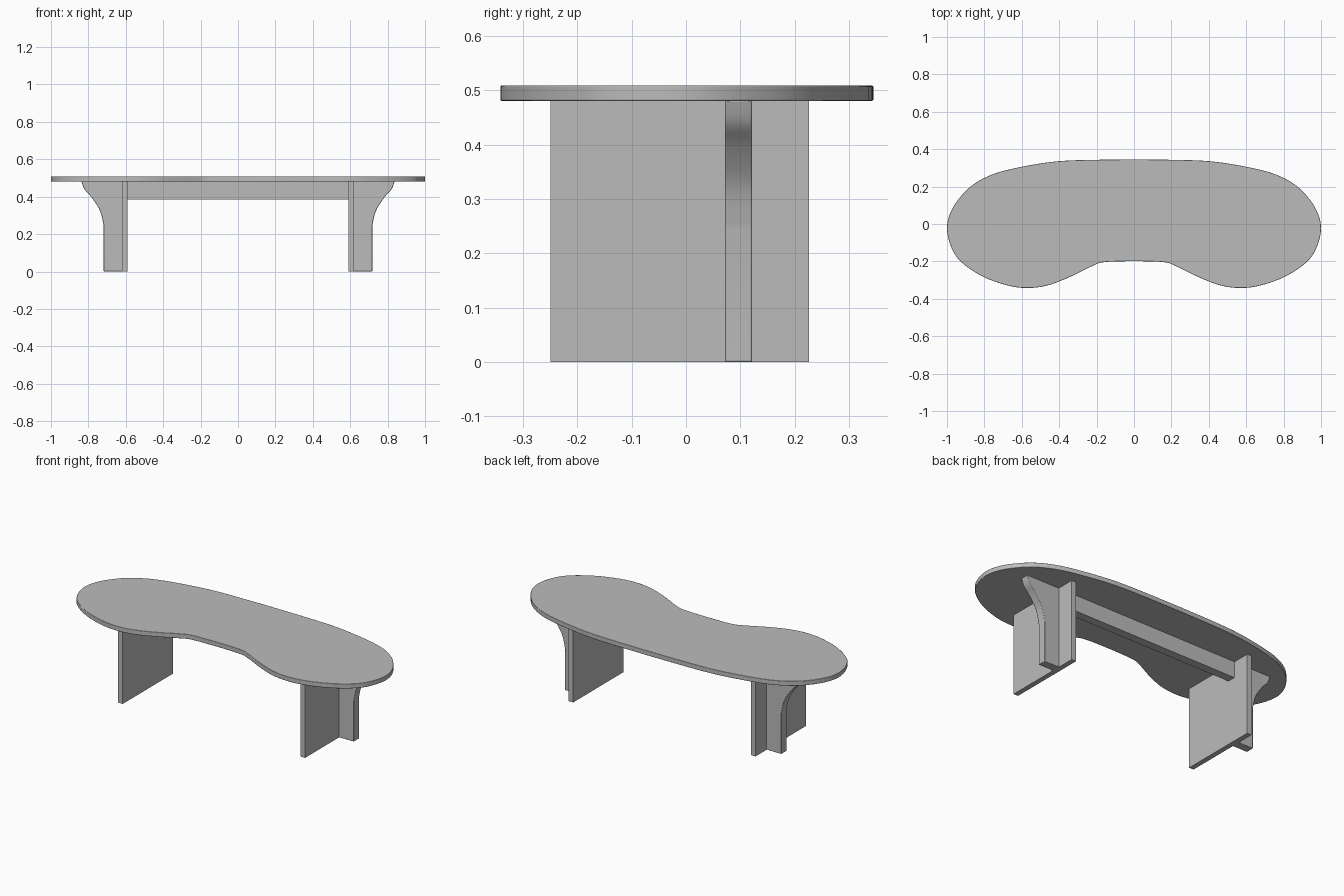
import bpy, bmesh, math
from mathutils import Vector

if "Cube" in bpy.data.objects:
    bpy.data.objects.remove(bpy.data.objects["Cube"])

mat = bpy.data.materials.new("neutral grey")
mat.diffuse_color = (0.5, 0.5, 0.5, 1)
mat.use_nodes = True
mat.node_tree.nodes["Principled BSDF"].inputs["Base Color"].default_value = mat.diffuse_color


def spline(pts, closed, n=5):
    """Catmull-Rom smoothing of a 2D point list."""
    out, k = [], len(pts)
    P = [Vector(p) for p in pts]
    get = lambda i: P[i % k] if closed else P[max(0, min(k - 1, i))]
    for i in range(k if closed else k - 1):
        a, b, c, d = get(i - 1), get(i), get(i + 1), get(i + 2)
        for j in range(n):
            t = j / n
            out.append(0.5 * (2 * b + (c - a) * t + (2 * a - 5 * b + 4 * c - d) * t * t
                              + (3 * b - a - 3 * c + d) * t ** 3))
    if not closed:
        out.append(P[-1])
    return out


def prism(name, pts, offset, bevel=0.0):
    """Extrude a planar outline of 3D points along an offset."""
    bm = bmesh.new()
    face = bm.faces.new([bm.verts.new(p) for p in pts])
    ext = bmesh.ops.extrude_face_region(bm, geom=[face])
    bmesh.ops.translate(bm, vec=offset,
                        verts=[g for g in ext["geom"] if isinstance(g, bmesh.types.BMVert)])
    bmesh.ops.recalc_face_normals(bm, faces=bm.faces)
    me = bpy.data.meshes.new(name)
    bm.to_mesh(me)
    bm.free()
    ob = bpy.data.objects.new(name, me)
    bpy.context.collection.objects.link(ob)
    me.materials.append(mat)
    if bevel:
        mod = ob.modifiers.new("soft edges", "BEVEL")
        mod.width, mod.segments = bevel, 2
        mod.limit_method, mod.angle_limit = "ANGLE", math.radians(50)
    bpy.ops.object.select_all(action="DESELECT")
    bpy.context.view_layer.objects.active = ob
    ob.select_set(True)
    bpy.ops.object.shade_smooth_by_angle(angle=math.radians(35))
    return ob


def box(name, x0, x1, y0, y1, z0, z1, bevel=0.0):
    return prism(name, [(x0, y0, z0), (x1, y0, z0), (x1, y1, z0), (x0, y1, z0)],
                 (0, 0, z1 - z0), bevel)


# kidney-shaped top, right half mirrored to the left
half = [(0.15, 0.344), (0.40, 0.336), (0.60, 0.306), (0.76, 0.264), (0.88, 0.195),
        (0.97, 0.085), (1.0, -0.025), (0.97, -0.14), (0.91, -0.215), (0.80, -0.285),
        (0.67, -0.33), (0.56, -0.342), (0.45, -0.325), (0.33, -0.277), (0.23, -0.228),
        (0.14, -0.202)]
outline = spline(half + [(-x, y) for x, y in reversed(half)], True)
prism("table_top", [(p.x, p.y, 0.481) for p in outline], (0, 0, 0.028), 0.002)

# flared edge of the outer leg fins
flare = spline([(0.718, 0.245), (0.738, 0.325), (0.782, 0.395), (0.82, 0.438), (0.838, 0.482)], False)
for side, s in (("left", -1), ("right", 1)):
    # broad leg panel
    box(side + "_leg_panel", *sorted((s * 0.59, s * 0.62)), -0.25, 0.227, 0, 0.482)
    # outer fin
    fin = [(0.61, 0.482), (0.61, 0), (0.718, 0)] + [tuple(p) for p in flare]
    prism(side + "_leg_fin", [(s * x, 0.072, z) for x, z in fin], (0, 0.05, 0), 0.003)

# stretcher beam under the top, joining the leg panels
box("stretcher", -0.6, 0.6, 0.072, 0.122, 0.385, 0.482)
